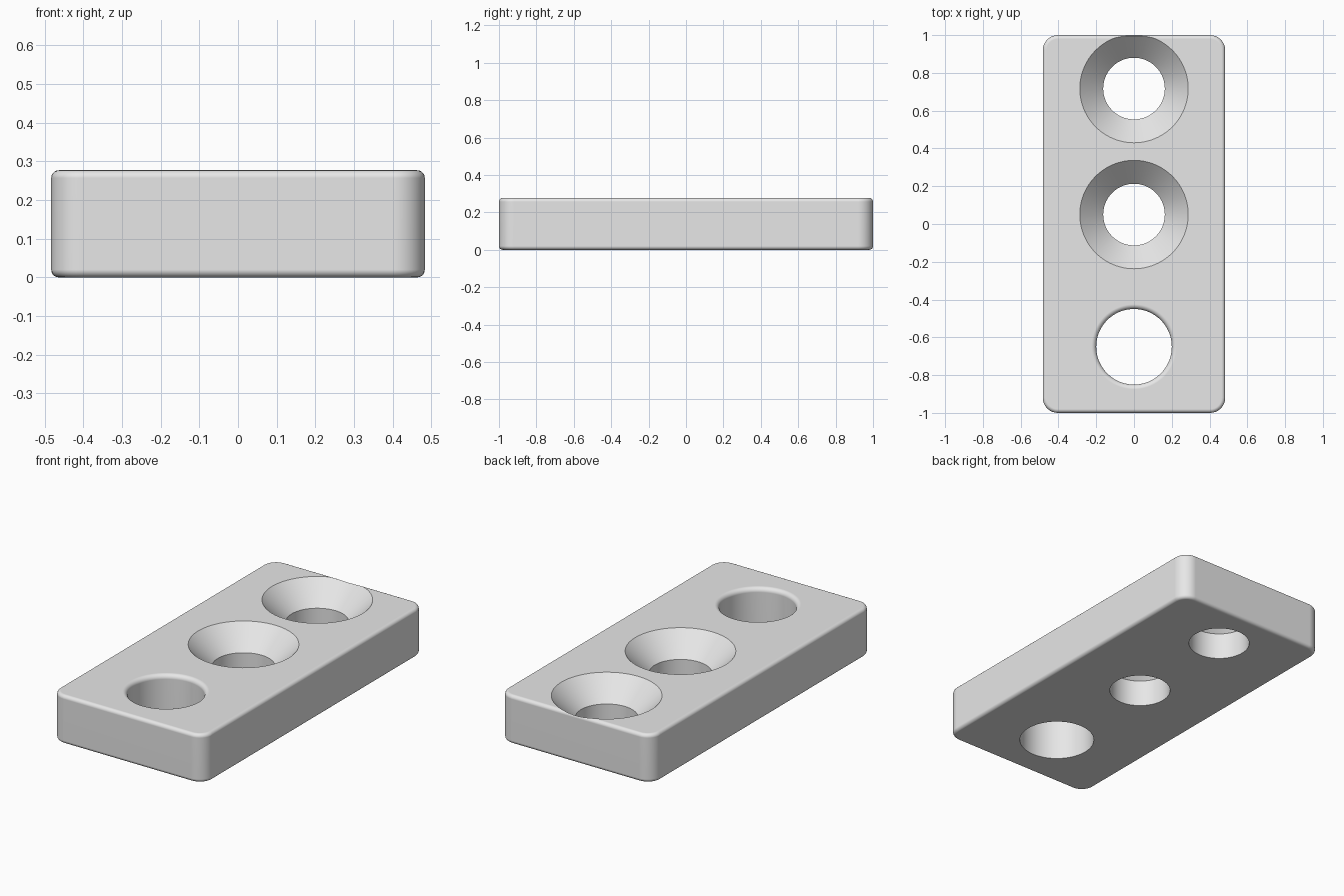
import bpy, bmesh, math
from mathutils import Vector

if "Cube" in bpy.data.objects:
    bpy.data.objects.remove(bpy.data.objects["Cube"], do_unlink=True)

WIDTH, LENGTH, HEIGHT = 0.966, 2.0, 0.277
CORNER, ROUND = 0.08, 0.02

grey = bpy.data.materials.new("light_grey")
grey.use_nodes = True
grey.diffuse_color = (0.8, 0.8, 0.8, 1)
grey.node_tree.nodes["Principled BSDF"].inputs["Base Color"].default_value = grey.diffuse_color


def add_object(name, bm):
    bmesh.ops.recalc_face_normals(bm, faces=bm.faces)
    mesh = bpy.data.meshes.new(name)
    bm.to_mesh(mesh)
    bm.free()
    mesh.materials.append(grey)
    obj = bpy.data.objects.new(name, mesh)
    bpy.context.collection.objects.link(obj)
    return obj


def rounded_plate(name):
    bm = bmesh.new()
    bmesh.ops.create_cube(bm, size=1)
    for v in bm.verts:
        v.co = Vector((v.co.x * WIDTH, v.co.y * LENGTH, (v.co.z + 0.5) * HEIGHT))
    # Upright corners first, then the top and bottom rims
    uprights = [e for e in bm.edges if abs(e.verts[0].co.z - e.verts[1].co.z) > 0.1]
    bmesh.ops.bevel(bm, geom=uprights, offset=CORNER, segments=8, profile=0.5, affect='EDGES')
    rims = [e for e in bm.edges if abs(e.verts[0].co.z - e.verts[1].co.z) < 0.001]
    bmesh.ops.bevel(bm, geom=rims, offset=ROUND, segments=5, profile=0.5, affect='EDGES')
    return add_object(name, bm)


def turned_cutter(name, y, profile, sides=96):
    """Solid of revolution from (radius, height) points, bottom to top."""
    bm = bmesh.new()
    rings = []
    for r, z in profile:
        angles = [math.tau * i / sides for i in range(sides)]
        rings.append([bm.verts.new((r * math.cos(a), y + r * math.sin(a), z)) for a in angles])
    for low, high in zip(rings, rings[1:]):
        for i in range(sides):
            j = (i + 1) % sides
            bm.faces.new((low[i], low[j], high[j], high[i]))
    bm.faces.new(rings[0])
    bm.faces.new(rings[-1])
    obj = add_object(name, bm)
    obj.hide_render = True
    return obj


plate = rounded_plate("mounting_plate")

# Two countersunk screw holes
BORE, SINK, OVER = 0.163, 0.287, 0.05
sink_profile = [(BORE, -OVER), (BORE, HEIGHT - (SINK - BORE)), (SINK + OVER, HEIGHT + OVER)]
cutters = [turned_cutter("screw_hole_cutter", y, sink_profile) for y in (0.717, 0.05)]

# Plain hole with a rounded upper lip
HOLE, LIP = 0.2, 0.025
lip_arc = [math.pi / 2 * i / 6 for i in range(7)]
hole_profile = [(HOLE, -OVER)]
hole_profile += [(HOLE + LIP * (1 - math.cos(a)), HEIGHT - LIP + LIP * math.sin(a)) for a in lip_arc]
hole_profile.append((HOLE + LIP, HEIGHT + OVER))
cutters.append(turned_cutter("plain_hole_cutter", -0.65, hole_profile))

bpy.ops.object.select_all(action='DESELECT')
plate.select_set(True)
bpy.context.view_layer.objects.active = plate
for cutter in cutters:
    cut = plate.modifiers.new("hole", 'BOOLEAN')
    cut.operation = 'DIFFERENCE'
    cut.solver = 'EXACT'
    cut.object = cutter
    bpy.ops.object.modifier_apply(modifier=cut.name)
    bpy.data.objects.remove(cutter, do_unlink=True)

# Smooth rounds, crisp hole rims, flat large faces
bpy.ops.object.shade_smooth_by_angle(angle=math.radians(30))
weighted = plate.modifiers.new("flat_faces", 'WEIGHTED_NORMAL')
weighted.keep_sharp = True
